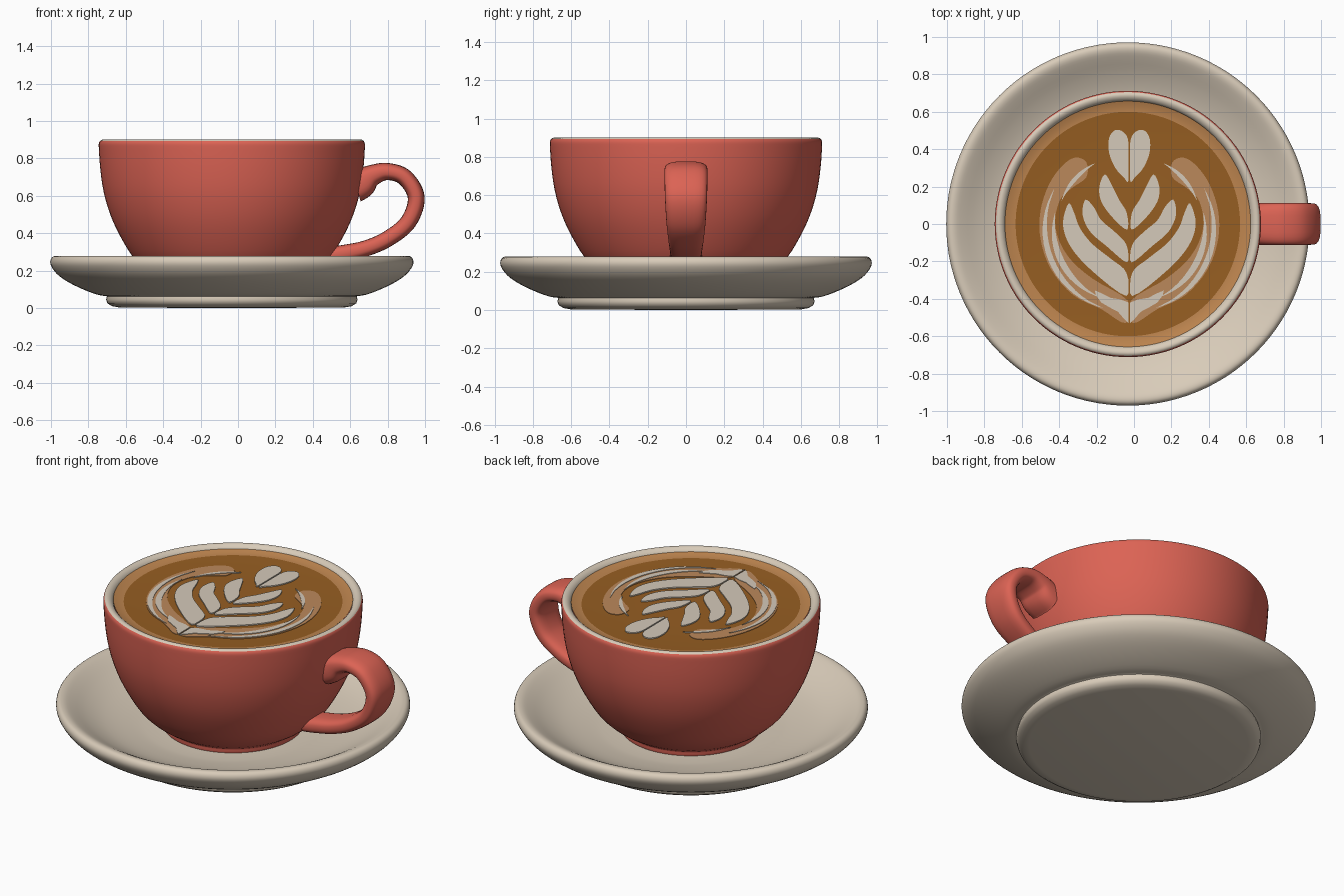
import bpy, bmesh, math
from mathutils import Vector

if "Cube" in bpy.data.objects:
    bpy.data.objects.remove(bpy.data.objects["Cube"])

CX = -0.033      # shared axis of cup and saucer
COFFEE_Z = 0.868


def material(name, rgb):
    m = bpy.data.materials.new(name)
    m.diffuse_color = (*rgb, 1)
    m.use_nodes = True
    m.node_tree.nodes["Principled BSDF"].inputs["Base Color"].default_value = m.diffuse_color
    return m


RED = material("coral_glaze", (0.716, 0.125, 0.089))
CREAM = material("cream_glaze", (0.69, 0.60, 0.485))
COFFEE = material("coffee_brown", (0.305, 0.112, 0.016))
TAN = material("crema_tan", (0.515, 0.235, 0.078))
PALE = material("pale_swirl", (0.50, 0.25, 0.105))
FOAM = material("milk_foam", (0.66, 0.585, 0.49))


def spline(pts, steps, closed=False):
    """Catmull-Rom curve through points of any dimension."""
    n, out = len(pts), []
    for i in range(n if closed else n - 1):
        if closed:
            a, b, c, d = (pts[(i + k) % n] for k in (-1, 0, 1, 2))
        else:
            a, b, c, d = (pts[min(max(i + k, 0), n - 1)] for k in (-1, 0, 1, 2))
        for s in range(steps):
            t = s / steps
            out.append(tuple(0.5 * (2 * q + (r - p) * t + (2 * p - 5 * q + 4 * r - w) * t * t
                                    + (3 * q - p - 3 * r + w) * t ** 3)
                             for p, q, r, w in zip(a, b, c, d)))
    if not closed:
        out.append(tuple(pts[-1]))
    return out


def finish(bm, name, mats, angle=40):
    bmesh.ops.recalc_face_normals(bm, faces=bm.faces)
    for f in bm.faces:
        f.smooth = True
    me = bpy.data.meshes.new(name)
    bm.to_mesh(me)
    bm.free()
    for m in mats:
        me.materials.append(m)
    me.set_sharp_from_angle(angle=math.radians(angle))
    ob = bpy.data.objects.new(name, me)
    bpy.context.collection.objects.link(ob)
    return ob


def lathe(name, profile, mats, rule=lambda r, z, i: 0, segs=112):
    """Spin an (r, z) profile round the cup axis; rule picks the material."""
    bm = bmesh.new()
    rings = []
    for r, z in profile:
        if r < 1e-4:
            rings.append([bm.verts.new((CX, 0, z))] * segs)
        else:
            rings.append([bm.verts.new((CX + r * math.cos(k * math.tau / segs),
                                        r * math.sin(k * math.tau / segs), z)) for k in range(segs)])
    for i, (p, q) in enumerate(zip(rings, rings[1:])):
        rm = (profile[i][0] + profile[i + 1][0]) / 2
        zm = (profile[i][1] + profile[i + 1][1]) / 2
        for k in range(segs):
            j = (k + 1) % segs
            vs = list(dict.fromkeys((p[k], p[j], q[j], q[k])))
            f = bm.faces.new(vs)
            f.material_index = rule(rm, zm, i)
    return finish(bm, name, mats)


# Saucer: foot disc, flared underside, rounded rim and shallow well
saucer_under = [(0, 0), (0.6, 0.003), (0.64, 0.01), (0.665, 0.025), (0.672, 0.045), (0.668, 0.062)]
saucer_top = [(0.672, 0.064), (0.72, 0.072), (0.80, 0.102), (0.88, 0.142), (0.935, 0.182),
              (0.966, 0.225), (0.97, 0.255), (0.955, 0.276), (0.925, 0.277), (0.88, 0.256),
              (0.80, 0.212), (0.70, 0.172), (0.56, 0.142), (0.42, 0.13), (0, 0.13)]
lathe("saucer", saucer_under + spline(saucer_top, 3), [CREAM])

# Cup: coral outside, cream over the lip and inner wall
cup_out = [(0.36, 0.125), (0.385, 0.13), (0.388, 0.155), (0.40, 0.165), (0.46, 0.205), (0.53, 0.275),
           (0.60, 0.39), (0.65, 0.50), (0.685, 0.62), (0.703, 0.74), (0.711, 0.85), (0.711, 0.88), (0.705, 0.893)]
cup_lip = [(0.705, 0.893), (0.695, 0.90), (0.68, 0.899), (0.664, 0.888), (0.655, 0.87), (0.65, 0.84)]
outer = [(0, 0.125)] + spline(cup_out, 3)
lathe("cup", outer + spline(cup_lip, 2)[1:], [RED, CREAM],
      lambda r, z, i: 0 if i < len(outer) - 1 else 1)

# Coffee surface with a lighter raised edge
lathe("coffee", [(0, COFFEE_Z), (0.3, COFFEE_Z), (0.6, COFFEE_Z), (0.63, COFFEE_Z + 0.003), (0.657, COFFEE_Z + 0.012)],
      [COFFEE, TAN], lambda r, z, i: 0 if i < 2 else 1)

# Handle: rounded strap swept along a loop of (x, z, thickness, width)
path = spline([(0.63, 0.66, 0.19, 0.225), (0.665, 0.672, 0.165, 0.225), (0.72, 0.71, 0.115, 0.225),
               (0.80, 0.73, 0.092, 0.225), (0.893, 0.697, 0.09, 0.225), (0.953, 0.59, 0.09, 0.22),
               (0.91, 0.46, 0.088, 0.205), (0.80, 0.37, 0.086, 0.185), (0.68, 0.318, 0.086, 0.17),
               (0.56, 0.292, 0.09, 0.165), (0.48, 0.28, 0.09, 0.165)], 7)
bm = bmesh.new()
N = 28
rings = []
for i, (x, z, t, w) in enumerate(path):
    a, b = path[max(i - 1, 0)], path[min(i + 1, len(path) - 1)]
    d = Vector((b[0] - a[0], b[1] - a[1])).normalized()
    ring = []
    for k in range(N):
        c, s = math.cos(k * math.tau / N), math.sin(k * math.tau / N)
        u = math.copysign(abs(c) ** 0.62, c) * w / 2
        v = math.copysign(abs(s) ** 0.75, s) * t / 2
        ring.append(bm.verts.new((x - d.y * v, u, z + d.x * v)))
    rings.append(ring)
for p, q in zip(rings, rings[1:]):
    for k in range(N):
        j = (k + 1) % N
        bm.faces.new((p[k], p[j], q[j], q[k]))
bm.faces.new(rings[0])
bm.faces.new(rings[-1])
finish(bm, "handle", [RED], 60)


def plates(name, outlines, mat, z0, height, smooth=4):
    """Thin mirrored plates of poured milk lying on the coffee."""
    bm = bmesh.new()
    for pts in outlines:
        curve = spline(pts, smooth, True)
        for side in (1, -1):
            vs = [bm.verts.new((CX + 0.008 + side * max(x, 0.004), y, z0)) for x, y in curve]
            if side < 0:
                vs.reverse()
            face = bm.faces.new(vs)
            top = bmesh.ops.extrude_face_region(bm, geom=[face])["geom"]
            bmesh.ops.translate(bm, vec=(0, 0, height), verts=[v for v in top if isinstance(v, bmesh.types.BMVert)])
    bmesh.ops.triangulate(bm, faces=[f for f in bm.faces if len(f.verts) > 4])
    return finish(bm, name, [mat])


def streak(r, a0, a1, w, n=9):
    """Tapered arc outline centred a little below the cup axis."""
    arc = [(math.radians(a0 + (a1 - a0) * i / n), w * math.sin(math.pi * i / n) / 2) for i in range(n + 1)]
    pt = lambda a, q: (q * math.cos(a), q * math.sin(a) - 0.02)
    return [pt(a, r + h) for a, h in arc] + [pt(a, r - h) for a, h in arc[-2:0:-1]]


# Pale outer swirl with curled tips
plates("swirl", [[(0.23, 0.33), (0.29, 0.355), (0.36, 0.31), (0.43, 0.21), (0.475, 0.07), (0.475, -0.08),
                  (0.42, -0.24), (0.30, -0.38), (0.15, -0.455), (0.02, -0.53), (0.008, -0.41),
                  (0.2, -0.29), (0.33, -0.17), (0.395, -0.02), (0.375, 0.12), (0.31, 0.19), (0.23, 0.25)]],
       PALE, COFFEE_Z - 0.002, 0.005)

# Leaf pairs and top heart of the rosetta
leaves = [
    [(0.004, 0.43), (0.03, 0.49), (0.075, 0.502), (0.108, 0.46), (0.108, 0.38), (0.075, 0.30), (0.03, 0.25), (0.004, 0.235)],
    [(0.13, 0.265), (0.16, 0.2), (0.15, 0.12), (0.09, 0.035), (0.012, -0.03), (0.014, 0.06), (0.055, 0.13), (0.09, 0.2)],
    [(0.235, 0.13), (0.25, 0.05), (0.21, -0.04), (0.12, -0.12), (0.012, -0.205), (0.016, -0.11), (0.08, -0.04),
     (0.15, 0.02), (0.19, 0.09)],
    [(0.325, 0.11), (0.355, 0.0), (0.315, -0.12), (0.2, -0.25), (0.016, -0.385), (0.016, -0.26), (0.1, -0.185),
     (0.2, -0.105), (0.265, -0.02), (0.295, 0.06)]]
plates("rosetta_leaves", leaves, FOAM, COFFEE_Z - 0.002, 0.009)

# Foam streaks in the swirl and the base where the leaves meet
base = [(0.004, -0.42), (0.1, -0.395), (0.185, -0.355), (0.15, -0.42), (0.06, -0.47), (0.004, -0.53)]
plates("foam_streaks", [streak(0.452, -72, 28, 0.03), streak(0.405, -66, 12, 0.034),
                        streak(0.39, 22, 62, 0.022), base], FOAM, COFFEE_Z - 0.002, 0.008, 2)
